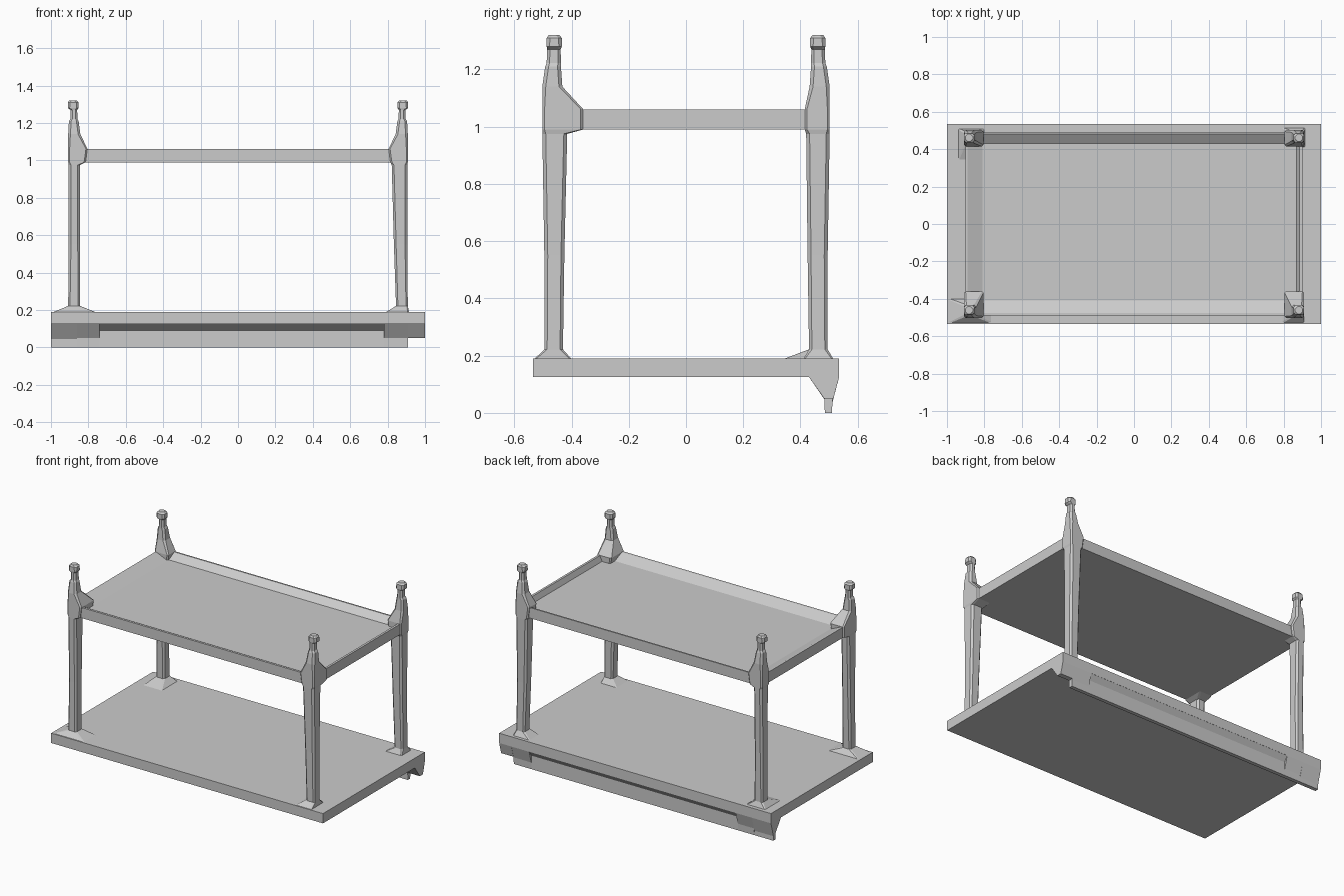
import bpy, bmesh

if "Cube" in bpy.data.objects:
    bpy.data.objects.remove(bpy.data.objects["Cube"])


def make(name, verts, faces):
    me = bpy.data.meshes.new(name)
    me.from_pydata(verts, [], faces)
    bm = bmesh.new()
    bm.from_mesh(me)
    bmesh.ops.recalc_face_normals(bm, faces=bm.faces)
    bm.to_mesh(me)
    bm.free()
    ob = bpy.data.objects.new(name, me)
    bpy.context.collection.objects.link(ob)
    return ob


def loft(name, rings):
    """Bridge equal-length point rings and cap both ends."""
    n = len(rings[0])
    verts = [p for r in rings for p in r]
    faces = [tuple(range(n)), tuple(range(len(verts) - n, len(verts)))]
    for k in range(len(rings) - 1):
        for i in range(n):
            j = (i + 1) % n
            faces.append((k*n + i, k*n + j, (k+1)*n + j, (k+1)*n + i))
    return make(name, verts, faces)


def rect(x0, x1, y0, y1, z):
    return [(x0, y0, z), (x1, y0, z), (x1, y1, z), (x0, y1, z)]


def chamfered(sx, sy, z, x0, x1, y0, y1, c):
    """Rectangle with cut corners, placed in the chosen quadrant."""
    pts = [(x0+c, y0), (x1-c, y0), (x1, y0+c), (x1, y1-c),
           (x1-c, y1), (x0+c, y1), (x0, y1-c), (x0, y0+c)]
    return [(sx*x, sy*y, z) for x, y in pts]


def extrude_x(name, profile, x0, x1):
    return loft(name, [[(x, y, z) for y, z in profile] for x in (x0, x1)])


# Lower shelf slab
loft("lower_shelf", [rect(-1, 1, -.535, .535, z) for z in (.125, .19)])

# Upper shelf: shallow tray with sloping rim
loft("upper_shelf", [
    rect(-.90, .90, -.49, .49, .99),
    rect(-.90, .90, -.49, .49, 1.06),
    rect(-.89, .885, -.475, .48, 1.06),
    rect(-.81, .87, -.41, .43, 1.025)])

# Corner posts with flared feet, shelf collars and finials
feet = {(-1, -1): (.76, .99, .40, .53), (1, -1): (.79, .91, .40, .53),
        (-1, 1): (.80, .94, .34, .51), (1, 1): (.79, .915, .41, .515)}
for (sx, sy), foot in feet.items():
    xi = .845 if sx < 0 else .822
    collar_y = .36 if sy < 0 else .415
    inner_y = .415 if sy < 0 else .42
    rings = [
        (.188, *foot, .005),
        (.222, .845, .908, .43, .495, .01),
        (.55, .5*(xi + .845), .905, .425, .495, .012),
        (.975, xi, .905, inner_y, .502, .012),
        (.99, .815, .908, collar_y, .502, .008),
        (1.062, .805, .908, collar_y, .502, .008),
        (1.14, .843, .908, .432, .502, .012),
        (1.21, .852, .904, .437, .492, .012),
        (1.222, .858, .896, .437, .487, .01),
        (1.27, .86, .895, .438, .485, .01),
        (1.28, .853, .91, .434, .487, .01),
        (1.31, .853, .91, .434, .487, .012),
        (1.32, .862, .902, .442, .48, .012)]
    name = ("front" if sy < 0 else "back") + ("_left" if sx < 0 else "_right") + "_post"
    loft(name, [chamfered(sx, sy, *r) for r in rings])

# Back skirt: end brackets and a thin rail hung between them
extrude_x("skirt_left_bracket", [(.43, .125), (.535, .125), (.51, .03), (.51, 0),
                                 (.485, 0), (.485, .045)], -1, -.86)
extrude_x("skirt_right_bracket", [(.43, .125), (.535, .125), (.515, .05), (.483, .05)], .91, 1)
for label, x0, x1 in (("left", -.86, -.74), ("right", .78, .91)):
    extrude_x("skirt_" + label + "_step", [(.43, .125), (.535, .125), (.512, .045),
                                           (.51, 0), (.485, 0), (.484, .05)], x0, x1)
extrude_x("skirt_rail", [(.44, .125), (.534, .125), (.51, .09), (.51, 0),
                         (.485, 0), (.485, .09)], -.74, .78)
